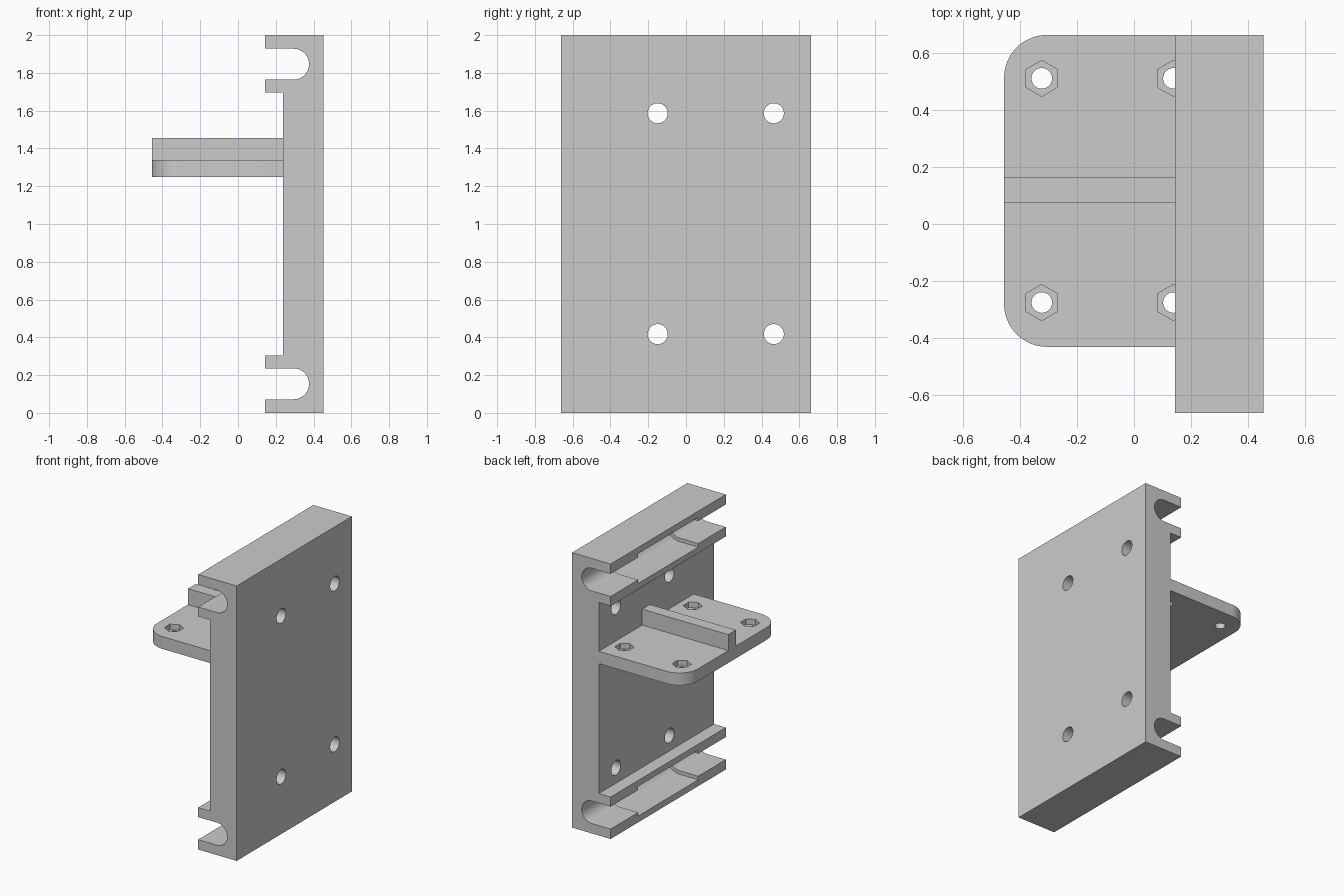
import bpy
import bmesh
from math import cos, sin, pi
from mathutils import Vector

if "Cube" in bpy.data.objects:
    bpy.data.objects.remove(bpy.data.objects["Cube"], do_unlink=True)

grey = bpy.data.materials.new("plain grey")
grey.use_nodes = True
colour = (0.6, 0.6, 0.6, 1)
grey.diffuse_color = colour
grey.node_tree.nodes["Principled BSDF"].inputs["Base Color"].default_value = colour

# Outline coordinates (u, v) and the extrusion distance w, placed per axis
PLACE = {
    "x": lambda u, v, w: Vector((w, u, v)),
    "y": lambda u, v, w: Vector((u, w, v)),
    "z": lambda u, v, w: Vector((u, v, w)),
}


def prism(name, outline, axis, lo, hi):
    """Extrude a flat outline along an axis."""
    bm = bmesh.new()
    place = PLACE[axis]
    base = bm.faces.new([bm.verts.new(place(u, v, lo)) for u, v in outline])
    top = bmesh.ops.extrude_face_region(bm, geom=[base])["geom"]
    bmesh.ops.translate(bm, vec=place(0, 0, hi - lo),
                        verts=[g for g in top if isinstance(g, bmesh.types.BMVert)])
    bmesh.ops.recalc_face_normals(bm, faces=bm.faces)
    mesh = bpy.data.meshes.new(name)
    bm.to_mesh(mesh)
    bm.free()
    mesh.materials.append(grey)
    obj = bpy.data.objects.new(name, mesh)
    bpy.context.collection.objects.link(obj)
    return obj


def arc(cu, cv, r, start, end, steps):
    angles = [start + (end - start) * i / steps for i in range(steps + 1)]
    return [(cu + r * cos(a), cv + r * sin(a)) for a in angles]


def circle(cu, cv, r, sides=40, turn=0):
    return arc(cu, cv, r, turn, turn + 2 * pi, sides)[:-1]


def rect(u0, u1, v0, v1):
    return [(u0, v0), (u1, v0), (u1, v1), (u0, v1)]


def slot(cu, cv, r, mouth):
    """Slot open towards -u with a round inner end."""
    return [(mouth, cv - r)] + arc(cu, cv, r, -pi / 2, pi / 2, 24) + [(mouth, cv + r)]


def cut(target, cutter):
    """Subtract the cutter for good and remove it."""
    mod = target.modifiers.new("cut", "BOOLEAN")
    mod.operation = "DIFFERENCE"
    mod.solver = "EXACT"
    mod.object = cutter
    bpy.context.view_layer.update()
    graph = bpy.context.evaluated_depsgraph_get()
    mesh = bpy.data.meshes.new_from_object(target.evaluated_get(graph))
    target.modifiers.clear()
    target.data = mesh
    bpy.data.objects.remove(cutter, do_unlink=True)


BACK, FACE, LIP = 0.453, 0.238, 0.143
END = 0.662
LUG = 0.305

# Upright plate with thicker top and bottom rails
plate = prism("back_plate", [
    (BACK, 0), (BACK, 2), (LIP, 2), (LIP, 2 - LUG), (FACE, 2 - LUG),
    (FACE, LUG), (LIP, LUG), (LIP, 0)], "y", -END, END)

# Rail slots, widened along the middle of their length
for z in (0.154, 1.846):
    cut(plate, prism("slot_cutter", slot(0.294, z, 0.082, 0), "y", -1, 1))
    cut(plate, prism("recess_cutter", slot(0.294, z, 0.108, 0), "y", -0.345, 0.345))

# Screw holes through the plate
for y in (-0.15, 0.465):
    for z in (0.417, 1.586):
        cut(plate, prism("hole_cutter", circle(y, z, 0.053), "x", 0, 1))

# Shelf with two rounded outer corners
X0, Y0, R = -0.455, -0.43, 0.15
shelf = prism("shelf", [(FACE, Y0), (FACE, END)]
              + arc(X0 + R, END - R, R, pi / 2, pi, 16)
              + arc(X0 + R, Y0 + R, R, pi, 1.5 * pi, 16), "z", 1.25, 1.34)

# Bolt holes with hexagonal nut pockets
for x in (-0.323, 0.138):
    for y in (-0.275, 0.51):
        cut(shelf, prism("bolt_cutter", circle(x, y, 0.036), "z", 1, 2))
        cut(shelf, prism("nut_cutter", circle(x, y, 0.063, 6, pi / 2), "z", 1.3, 2))

# Stiffening rib across the shelf
rib = prism("rib", rect(X0, FACE, 0.075, 0.163), "z", 1.34, 1.456)

# Smooth round surfaces, keep edges sharp
bpy.ops.object.select_all(action="DESELECT")
for obj in (plate, shelf, rib):
    obj.select_set(True)
bpy.context.view_layer.objects.active = plate
bpy.ops.object.shade_smooth_by_angle()
